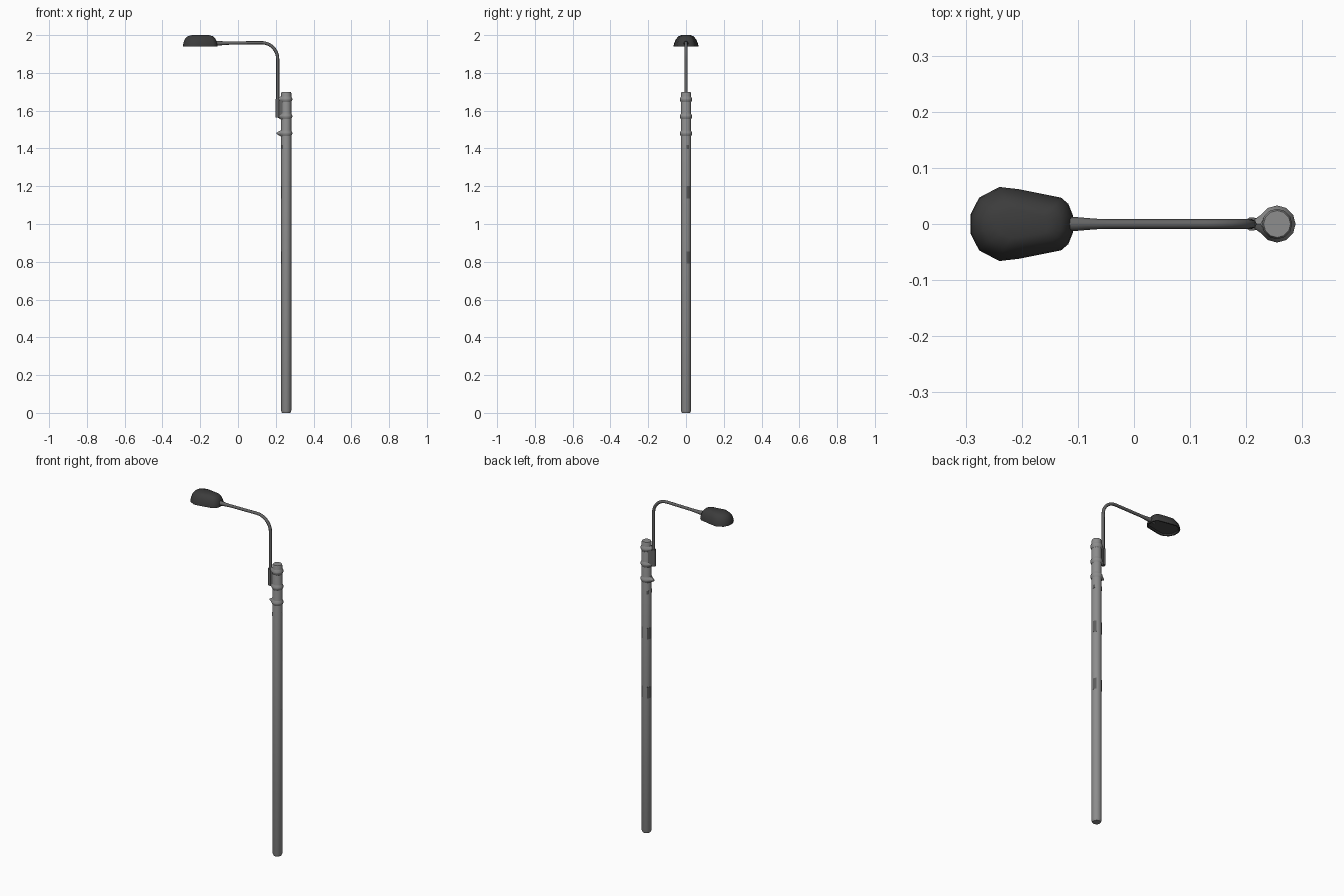
import bpy, bmesh, math
from mathutils import Vector

if "Cube" in bpy.data.objects:
    bpy.data.objects.remove(bpy.data.objects["Cube"])


def material(name, v):
    m = bpy.data.materials.new(name)
    m.diffuse_color = (v, v, v, 1)
    m.use_nodes = True
    m.node_tree.nodes["Principled BSDF"].inputs["Base Color"].default_value = m.diffuse_color
    return m


POLE = material("pole grey", 0.27)
ARM = material("arm grey", 0.13)
LAMP = material("lamp dark grey", 0.045)
LENS = material("lens grey", 0.07)
PAPER = material("poster grey", 0.11)
PX = 0.255          # pole axis
AX = 0.21           # arm axis


def finish(bm, name, mats, angle=40):
    bmesh.ops.recalc_face_normals(bm, faces=bm.faces)
    me = bpy.data.meshes.new(name)
    bm.to_mesh(me)
    bm.free()
    ob = bpy.data.objects.new(name, me)
    bpy.context.collection.objects.link(ob)
    for m in mats:
        me.materials.append(m)
    bpy.ops.object.select_all(action='DESELECT')
    ob.select_set(True)
    bpy.context.view_layer.objects.active = ob
    bpy.ops.object.shade_smooth_by_angle(angle=math.radians(angle))
    return ob


def loft(bm, rings, cap=True):
    """Skin a list of closed rings of points."""
    vs = [[bm.verts.new(p) for p in r] for r in rings]
    n = len(vs[0])
    for a, b in zip(vs, vs[1:]):
        for i in range(n):
            j = (i + 1) % n
            bm.faces.new((a[i], a[j], b[j], b[i]))
    if cap:
        bm.faces.new(vs[0])
        return bm.faces.new(vs[-1])


def circle(x, r, z, n):
    return [(x + r * math.cos(2 * math.pi * i / n),
             r * math.sin(2 * math.pi * i / n), z) for i in range(n)]


# Concrete pole
bm = bmesh.new()
loft(bm, [circle(PX, r, z, 12) for r, z in
          [(0.022, 0), (0.027, 0.012), (0.027, 1.692), (0.024, 1.70)]])
finish(bm, "pole", [POLE])


# Clamp bands, each drawn out to a point toward the arm
def band(name, z, tip):
    bm = bmesh.new()
    rings = []
    for r, t, dz in [(0.0265, 0.226, -0.016), (0.033, tip, -0.003),
                     (0.033, tip, 0.003), (0.0265, 0.226, 0.016)]:
        ring = circle(PX, r, z + dz, 12)
        ring[6] = (t, 0, z + dz)
        rings.append(ring)
    loft(bm, rings)
    finish(bm, name, [POLE], 30)


band("upper_clamp", 1.66, 0.205)
band("middle_clamp", 1.57, 0.205)
band("lower_clamp", 1.48, 0.203)

# Bracket sleeve and web joining arm to pole
bm = bmesh.new()
loft(bm, [circle(AX, 0.0125, z, 10) for z in (1.565, 1.662)])
finish(bm, "bracket_sleeve", [ARM])
bm = bmesh.new()
loft(bm, [[(AX, -0.008, z), (PX - 0.01, -0.02, z),
           (PX - 0.01, 0.02, z), (AX, 0.008, z)] for z in (1.57, 1.655)])
finish(bm, "bracket_web", [ARM])

# Bent arm swept along a path in the xz plane, thicker socket at the lamp
R = 0.085
path = [(AX, 1.60, 0.0085), (AX, 1.875, 0.0085)]
path += [(AX - R + R * math.cos(a), 1.875 + R * math.sin(a), 0.0085)
         for a in [math.pi / 2 * k / 7 for k in range(1, 8)]]
path += [(-0.04, 1.958, 0.0085), (-0.07, 1.957, 0.0095),
         (-0.105, 1.957, 0.0125), (-0.14, 1.957, 0.0125)]
rings = []
for i, (x, z, r) in enumerate(path):
    a, b = path[max(i - 1, 0)], path[min(i + 1, len(path) - 1)]
    d = Vector((b[0] - a[0], 0, b[1] - a[1])).normalized()
    side, up = Vector((0, 1, 0)), d.cross(Vector((0, 1, 0)))
    rings.append([Vector((x, 0, z)) + r * (side * math.cos(t) + up * math.sin(t))
                  for t in [2 * math.pi * k / 8 for k in range(8)]])
bm = bmesh.new()
loft(bm, rings)
finish(bm, "arm", [ARM], 50)

# Lamp head: half outline mirrored, stacked into a shallow dome
half = [(-0.291, 0.018), (-0.276, 0.047), (-0.240, 0.066), (-0.205, 0.062),
        (-0.130, 0.047), (-0.117, 0.036), (-0.109, 0.016)]
outline = half + [(x, -y) for x, y in reversed(half)]
CX = -0.198
bm = bmesh.new()
loft(bm, [[(CX + (x - CX) * sx, y * sy, z) for x, y in outline]
          for z, sx, sy in [(1.940, 1, 1), (1.955, 0.985, 0.96),
                            (1.977, 0.91, 0.82), (1.993, 0.76, 0.62),
                            (2.0, 0.5, 0.38)]])
bm.faces.ensure_lookup_table()
bottom = min(bm.faces, key=lambda f: f.calc_center_median().z)
# recessed lens in the underside
bmesh.ops.recalc_face_normals(bm, faces=bm.faces)
bmesh.ops.inset_region(bm, faces=[bottom], thickness=0.007)
bmesh.ops.inset_region(bm, faces=[bottom], thickness=0.004, depth=-0.008)
bottom.material_index = 1
finish(bm, "lamp_head", [LAMP, LENS], 35)


# Paper posters wrapped on the pole
def poster(name, a0, a1, z0, z1):
    bm = bmesh.new()
    rings = []
    for k in range(7):
        a = math.radians(a0 + (a1 - a0) * k / 6)
        rings.append([(PX + r * math.cos(a), r * math.sin(a), z)
                      for r, z in [(0.0255, z0), (0.0277, z0),
                                   (0.0277, z1), (0.0255, z1)]])
    loft(bm, rings)
    finish(bm, name, [PAPER])


for label, z0, z1 in [("upper", 1.135, 1.20), ("lower", 0.79, 0.855)]:
    poster(label + "_poster_right", 5, 52, z0, z1)
    poster(label + "_poster_left", 130, 195, z0, z1)
for a in (20, 140, 220):
    poster("small_label_%d" % a, a - 14, a + 14, 1.398, 1.418)
